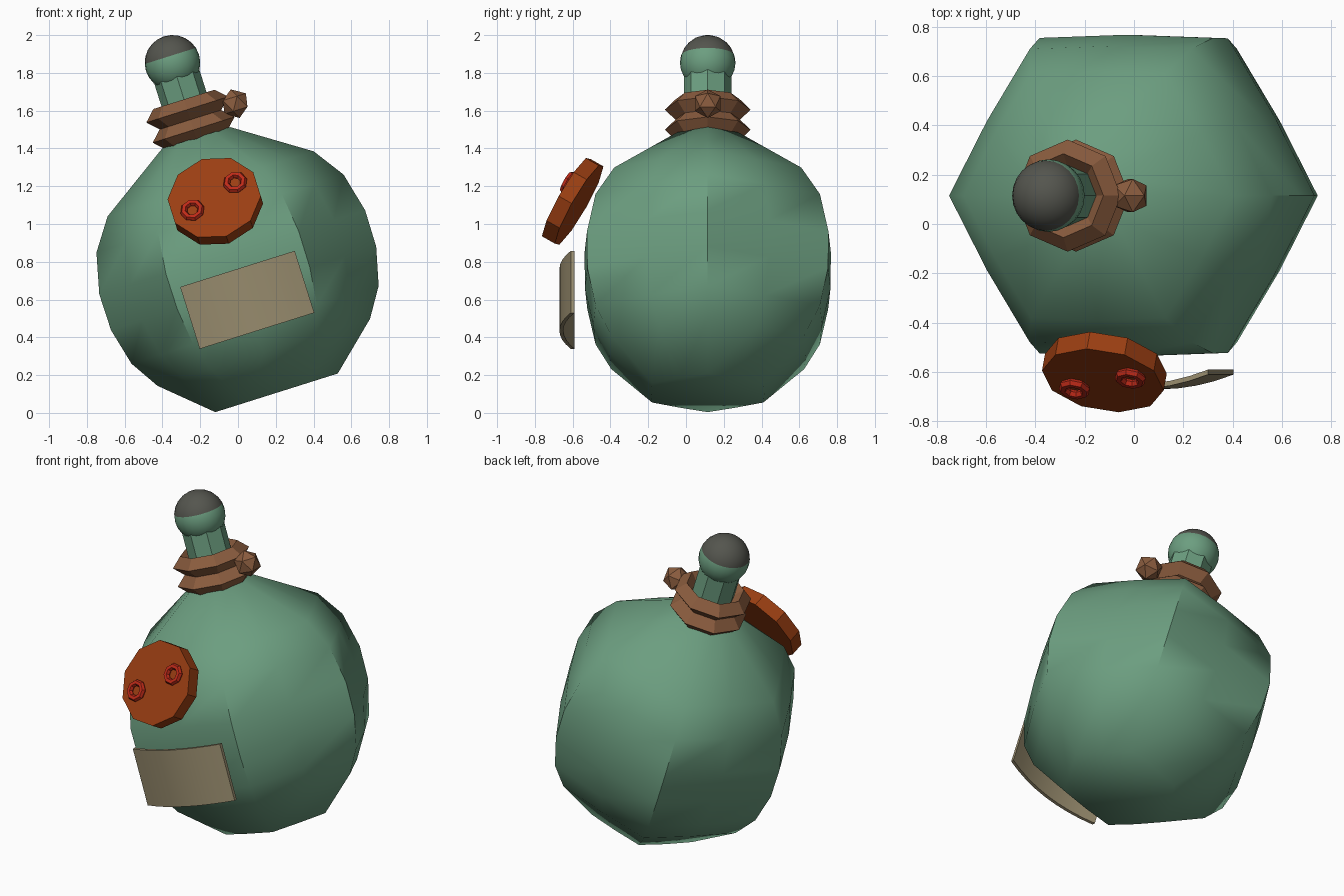
import bpy, bmesh
from math import sin, cos, pi, radians, sqrt
from mathutils import Matrix, Vector

if "Cube" in bpy.data.objects:
    bpy.data.objects.remove(bpy.data.objects["Cube"])

# The whole bottle leans; every part is built in this tilted frame
LEAN = Matrix.Rotation(radians(-17.5), 4, 'Y')
FRAME = LEAN @ Matrix.Translation((0.2265, 0.115, 0))


def material(name, rgb):
    lin = [((c / 255 + 0.055) / 1.055) ** 2.4 for c in rgb] + [1]
    m = bpy.data.materials.new(name)
    m.use_nodes = True
    m.diffuse_color = lin
    m.node_tree.nodes["Principled BSDF"].inputs["Base Color"].default_value = lin
    return m


GLASS = material("green glass", (108, 158, 128))
CORK = material("dark grey cap", (84, 85, 78))
ROPE = material("brown rope", (138, 92, 62))
WAX = material("burnt orange wax", (154, 62, 18))
RED = material("red rings", (190, 42, 24))
PAPER = material("tan paper", (152, 140, 110))


def finish(name, bm, mats, matrix=FRAME, smooth=None):
    bmesh.ops.recalc_face_normals(bm, faces=bm.faces)
    bm.transform(matrix)
    me = bpy.data.meshes.new(name)
    bm.to_mesh(me)
    bm.free()
    for m in mats:
        me.materials.append(m)
    ob = bpy.data.objects.new(name, me)
    bpy.context.collection.objects.link(ob)
    if smooth:
        bpy.ops.object.select_all(action='DESELECT')
        ob.select_set(True)
        bpy.context.view_layer.objects.active = ob
        bpy.ops.object.shade_smooth_by_angle(angle=radians(smooth))
    return ob


def skin(bm, rings, closed=False):
    """Bridge rings of vertices with quads, joining the ends or capping them."""
    n = len(rings[0])
    pairs = list(zip(rings, rings[1:] + rings[:1])) if closed else zip(rings, rings[1:])
    for a, b in pairs:
        for i in range(n):
            j = (i + 1) % n
            bm.faces.new((a[i], a[j], b[j], b[i]))
    if not closed:
        bm.faces.new(rings[0])
        bm.faces.new(rings[-1])


def torus(name, mat, major, minor, sides, section, matrix, smooth=None):
    bm = bmesh.new()
    rings = []
    for k in range(sides):
        a = 2 * pi * k / sides
        ring = []
        for q in range(section):
            b = 2 * pi * q / section
            r = major + minor * cos(b)
            ring.append(bm.verts.new((r * cos(a), r * sin(a), minor * sin(b))))
        rings.append(ring)
    skin(bm, rings, closed=True)
    return finish(name, bm, [mat], matrix, smooth)


# Bottle body: hexagonal, each flat bulging slightly at its middle
profile = [(0.34, 0.04), (0.59, 0.265), (0.686, 0.418), (0.736, 0.62),
           (0.738, 0.82), (0.686, 1.035), (0.572, 1.2), (0.188, 1.456)]
bm = bmesh.new()
rings = []
for r, z in profile:
    ring = []
    for k in range(12):
        rad = r if k % 2 == 0 else r * sqrt(3) / 2 * 1.02
        a = k * pi / 6
        ring.append(bm.verts.new((rad * cos(a), rad * sin(a), z)))
    rings.append(ring)
skin(bm, rings)
finish("bottle_body", bm, [GLASS], smooth=50)

# Neck
bm = bmesh.new()
bmesh.ops.create_cone(bm, cap_ends=True, segments=8, radius1=0.125, radius2=0.125,
                      depth=0.44, matrix=Matrix.Translation((0, 0, 1.62)))
finish("bottle_neck", bm, [GLASS], smooth=30)

# Round mouth, dark on its upper part
bm = bmesh.new()
bmesh.ops.create_uvsphere(bm, u_segments=24, v_segments=12, radius=0.147)
for f in bm.faces:
    f.material_index = 1 if f.calc_center_median().z > 0.04 else 0
finish("bottle_mouth", bm, [GLASS, CORK], FRAME @ Matrix.Translation((0, 0, 1.872)), 40)

# Two rope loops and their knot
for name, z in (("lower_rope", 1.5), ("upper_rope", 1.612)):
    torus(name, ROPE, 0.17, 0.057, 8, 4, FRAME @ Matrix.Translation((0, 0, z)))
bm = bmesh.new()
bmesh.ops.create_icosphere(bm, subdivisions=1, radius=0.079)
finish("rope_knot", bm, [ROPE], Matrix.Translation((-0.015, 0.115, 1.637)) @ LEAN)

# Wax seal facing forward and up, with two rings on its face
SEAL = (Matrix.Translation((-0.12, -0.6, 1.12)) @ LEAN
        @ Matrix.Rotation(radians(59), 4, 'X'))
bm = bmesh.new()
bmesh.ops.create_cone(bm, cap_ends=True, segments=10, radius1=0.25, radius2=0.25, depth=0.08)
finish("wax_seal", bm, [WAX], SEAL)
for name, side in (("left_ring", 1), ("right_ring", -1)):
    torus(name, RED, 0.047, 0.019, 8, 6,
          SEAL @ Matrix.Translation((0.13 * side, 0.042 * side, 0.054)))

# Paper label: a thin plate curved around the bottle
bm = bmesh.new()
rings = []
steps, half_w, half_h, thick, mid_z = 8, 0.318, 0.172, 0.02, 0.556
front, sag = -0.67 - 0.115, 0.06
for i in range(steps + 1):
    u = 2 * i / steps - 1
    y = front + sag * u * u
    x = half_w * u
    rings.append([bm.verts.new((x, y + dy, mid_z + dz)) for dy, dz in
                  ((0, -half_h), (0, half_h), (thick, half_h), (thick, -half_h))])
skin(bm, rings)
finish("paper_label", bm, [PAPER], smooth=30)
